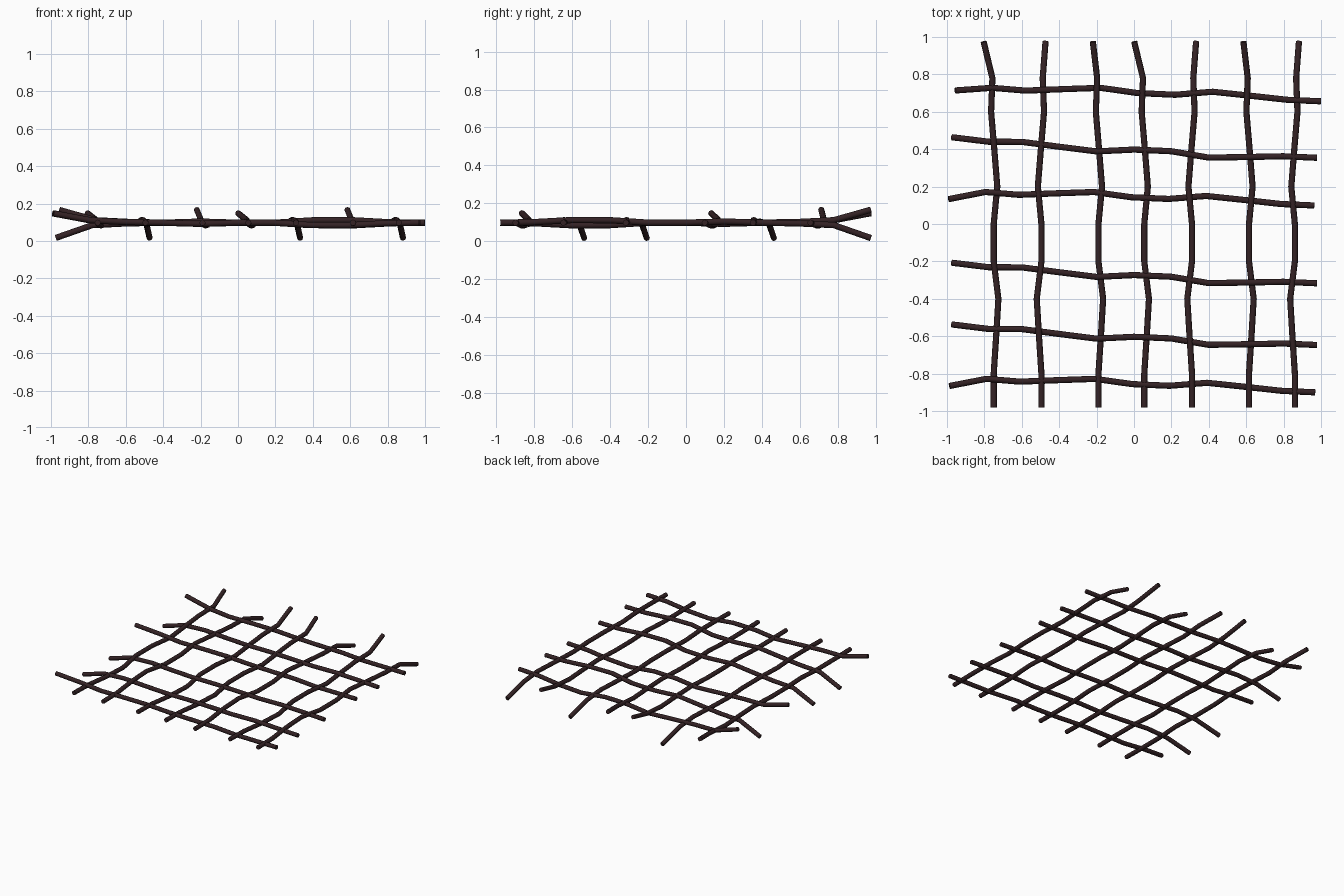
import bpy
from math import cos, sin
from mathutils import Vector

cube = bpy.data.objects.get("Cube")
if cube:
    bpy.data.objects.remove(cube, do_unlink=True)

RADIUS = 0.0165
MID_Z = 0.0975

iron = bpy.data.materials.new("dark rusted iron")
iron.use_nodes = True
colour = (0.034, 0.016, 0.018, 1)
iron.diffuse_color = colour
iron.node_tree.nodes["Principled BSDF"].inputs["Base Color"].default_value = colour

# Shared bent rod: (along, sideways, height), without its free end
ROD = [(-0.98, 0, 0), (-0.8, 0, -0.003), (-0.6, 0.013, -0.014),
       (-0.4, 0.025, -0.013), (-0.2, 0, 0), (0, 0, 0), (0.2, 0.019, -0.006),
       (0.4, 0.003, 0), (0.6, -0.014, 0.004), (0.78, -0.007, 0.013)]

# Bend kinds: flip of the rod, then sideways and height of the free end
KINDS = {"wide": (1, -0.054, 0.05), "high": (1, -0.03, 0.068), "low": (-1, 0.022, -0.081)}


def rod_points(kind):
    flip, side, height = KINDS[kind]
    pts = [(s, flip * w, flip * h) for s, w, h in ROD]
    return pts + [(0.975, side, height)]


def make_rod(name, points):
    curve = bpy.data.curves.new(name, "CURVE")
    curve.dimensions = "3D"
    curve.bevel_depth = RADIUS
    curve.bevel_resolution = 2
    curve.use_fill_caps = True
    spline = curve.splines.new("POLY")
    spline.points.add(len(points) - 1)
    for p, co in zip(spline.points, points):
        p.co = (*co, 1)
    curve.materials.append(iron)
    obj = bpy.data.objects.new(name, curve)
    bpy.context.collection.objects.link(obj)
    bpy.ops.object.select_all(action="DESELECT")
    obj.select_set(True)
    bpy.context.view_layer.objects.active = obj
    bpy.ops.object.convert(target="MESH")
    bpy.ops.object.shade_smooth_by_angle(angle=0.8)


# Rods running front to back
LONG = [(-0.75, "wide"), (-0.495, "low"), (-0.19, "high"), (0.055, "wide"),
        (0.31, "low"), (0.615, "high"), (0.86, "low")]
for i, (x, kind) in enumerate(LONG):
    make_rod(f"long_rod_{i + 1}",
             [Vector((x + w, s, MID_Z + h)) for s, w, h in rod_points(kind)])

# Rods running side to side, turned a quarter and slightly askew
CROSS = [(0.02, 0.70, "high"), (0, 0.398, "low"), (-0.015, 0.143, "wide"),
         (0, -0.273, "low"), (0, -0.603, "low"), (-0.01, -0.856, "wide")]
TILT = 0.045
for i, (x, y, kind) in enumerate(CROSS):
    make_rod(f"cross_rod_{i + 1}",
             [Vector((x - s * cos(TILT) + w * sin(TILT),
                      y + w * cos(TILT) + s * sin(TILT),
                      MID_Z + h)) for s, w, h in rod_points(kind)])
